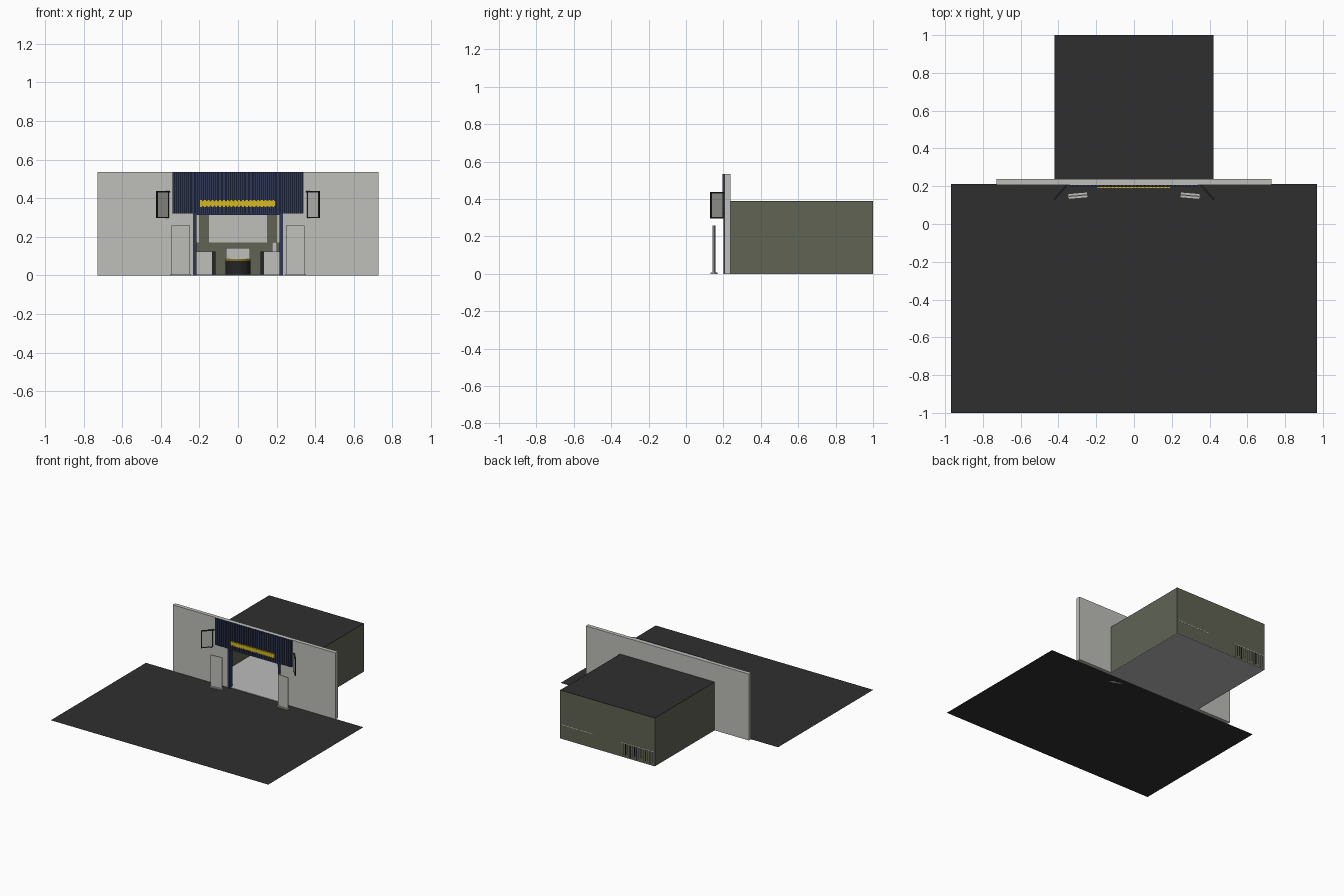
import bpy, bmesh, math
from mathutils import Matrix

if "Cube" in bpy.data.objects:
    bpy.data.objects.remove(bpy.data.objects["Cube"])


def mat(name, c):
    m = bpy.data.materials.new(name)
    m.diffuse_color = (*c, 1)
    m.use_nodes = True
    m.node_tree.nodes["Principled BSDF"].inputs["Base Color"].default_value = m.diffuse_color
    return m


ASPHALT = mat("asphalt_dark", (0.028, 0.028, 0.028))
GREY = mat("light_grey", (0.52, 0.525, 0.49))
OLIVE = mat("olive_wall", (0.115, 0.125, 0.088))
NAVY = mat("navy", (0.028, 0.038, 0.09))
YELLOW = mat("yellow", (0.66, 0.48, 0.015))
BLACK = mat("black_trim", (0.018, 0.018, 0.018))
FLOOR = mat("floor_grey", (0.50, 0.50, 0.50))


def add_box(bm, lo, hi):
    size = [b - a for a, b in zip(lo, hi)]
    mid = [(a + b) / 2 for a, b in zip(lo, hi)]
    m = Matrix.Translation(mid) @ Matrix.Diagonal((*size, 1))
    bmesh.ops.create_cube(bm, size=1, matrix=m)


def finish(name, bm, m):
    me = bpy.data.meshes.new(name)
    bm.to_mesh(me)
    bm.free()
    ob = bpy.data.objects.new(name, me)
    bpy.context.collection.objects.link(ob)
    me.materials.append(m)
    return ob


def boxes(name, m, *pairs):
    bm = bmesh.new()
    for lo, hi in pairs:
        add_box(bm, lo, hi)
    return finish(name, bm, m)


def mirrored(lo, hi):
    return [(lo, hi), ((-hi[0], lo[1], lo[2]), (-lo[0], hi[1], hi[2]))]


# Pavement: one flat sheet
bm = bmesh.new()
bm.faces.new([bm.verts.new(p) for p in
              ((-0.97, -1, 0), (0.97, -1, 0), (0.97, 0.212, 0), (-0.97, 0.212, 0))])
finish("pavement", bm, ASPHALT)

# Facade with doorway
boxes("facade_wall", GREY,
      *mirrored((0.22, 0.207, 0), (0.727, 0.238, 0.535)),
      ((-0.22, 0.207, 0.32), (0.22, 0.238, 0.535)))

# Room behind the facade
boxes("room_walls", OLIVE,
      *mirrored((0.412, 0.238, 0.003), (0.422, 1.0, 0.388)),
      ((-0.412, 0.99, 0.003), (0.412, 1.0, 0.388)))
boxes("room_roof", ASPHALT, ((-0.422, 0.238, 0.386), (0.422, 1.0, 0.39)))
boxes("room_floor", FLOOR, ((-0.422, 0.212, 0.0), (0.422, 1.0, 0.004)))

# Back wall panels
boxes("back_panels", GREY,
      ((-0.15, 0.984, 0.17), (0.15, 0.99, 0.33)),
      *mirrored((0.203, 0.984, 0.17), (0.37, 0.99, 0.33)))

# Back counters with dark end panels
boxes("back_counters", GREY, *mirrored((0.135, 0.89, 0.004), (0.41, 0.989, 0.125)))
boxes("counter_ends", BLACK, *mirrored((0.117, 0.888, 0.004), (0.135, 0.989, 0.125)))
boxes("counter_back_rails", GREY, *mirrored((0.12, 0.989, 0.112), (0.412, 1.001, 0.117)))
boxes("counter_vents", BLACK, *[
    ((s * (0.14 + i * 0.02) - 0.003, 0.999, 0.01 + (i % 3) * 0.01),
     (s * (0.14 + i * 0.02) + 0.003, 1.001, 0.11))
    for i in range(14) for s in (-1,)])
boxes("counter_device", GREY, ((0.175, 0.92, 0.125), (0.203, 0.95, 0.172)))

# Central round counter with yellow rim and a display block
for name, m, r, z0, z1 in (("centre_counter", BLACK, 0.065, 0.004, 0.078),
                           ("centre_rim", YELLOW, 0.066, 0.078, 0.084)):
    bm = bmesh.new()
    bmesh.ops.create_cone(bm, cap_ends=True, segments=32, radius1=r, radius2=r,
                          depth=z1 - z0,
                          matrix=Matrix.Translation((0, 0.62, (z0 + z1) / 2)))
    ob = finish(name, bm, m)
    bpy.context.view_layer.objects.active = ob
    ob.select_set(True)
    bpy.ops.object.shade_smooth_by_angle()
    ob.select_set(False)
boxes("display_block", GREY, ((-0.063, 0.59, 0.084), (0.063, 0.65, 0.143)))

# Door frame
boxes("door_frame", NAVY,
      *mirrored((0.216, 0.2, 0), (0.233, 0.24, 0.32)),
      ((-0.233, 0.2, 0.313), (0.233, 0.24, 0.322)))

# Ribbed fascia: backing plus vertical slats
n = 34
w = 0.68 / n
boxes("fascia_backing", NAVY, ((-0.34, 0.203, 0.32), (0.34, 0.207, 0.535)))
boxes("fascia_slats", NAVY, *[
    ((-0.34 + i * w, 0.195, 0.32), (-0.34 + (i + 0.7) * w, 0.203, 0.535)) for i in range(n)])

# Yellow fascia strip with a notched outline
k = 20
s = 0.39 / k
boxes("fascia_strip", YELLOW,
      ((-0.197, 0.188, 0.36), (0.193, 0.195, 0.386)),
      *[((-0.197 + i * s, 0.188, 0.355), (-0.197 + (i + 0.7) * s, 0.195, 0.391))
        for i in range(k)])

for side, tag in ((-1, "left"), (1, "right")):
    # Angled projecting panel: light face in a dark frame
    place = Matrix.Translation((side * 0.355, 0.205, 0)) @ \
        Matrix.Rotation(math.radians(-48 if side > 0 else -132), 4, 'Z')
    h = 0.005
    frame = boxes("hanging_frame_" + tag, BLACK,
                  ((0.0, -h, 0.43), (0.1, h, 0.437)), ((0.012, -h, 0.297), (0.1, h, 0.304)),
                  ((0.01, -h, 0.297), (0.017, h, 0.437)), ((0.093, -h, 0.297), (0.1, h, 0.437)))
    face = boxes("hanging_panel_" + tag, GREY, ((0.017, -0.004, 0.304), (0.093, 0.004, 0.43)))
    # Free-standing board on a low foot
    stand = Matrix.Translation((side * 0.297, 0.15, 0)) @ \
        Matrix.Rotation(math.radians(-5 * side), 4, 'Z')
    board = boxes("standing_board_" + tag, GREY, ((-0.048, -0.003, 0.008), (0.048, 0.003, 0.258)))
    foot = boxes("board_foot_" + tag, GREY, ((-0.052, -0.015, 0), (0.052, 0.015, 0.008)))
    for ob, m in ((frame, place), (face, place), (board, stand), (foot, stand)):
        ob.data.transform(m)
